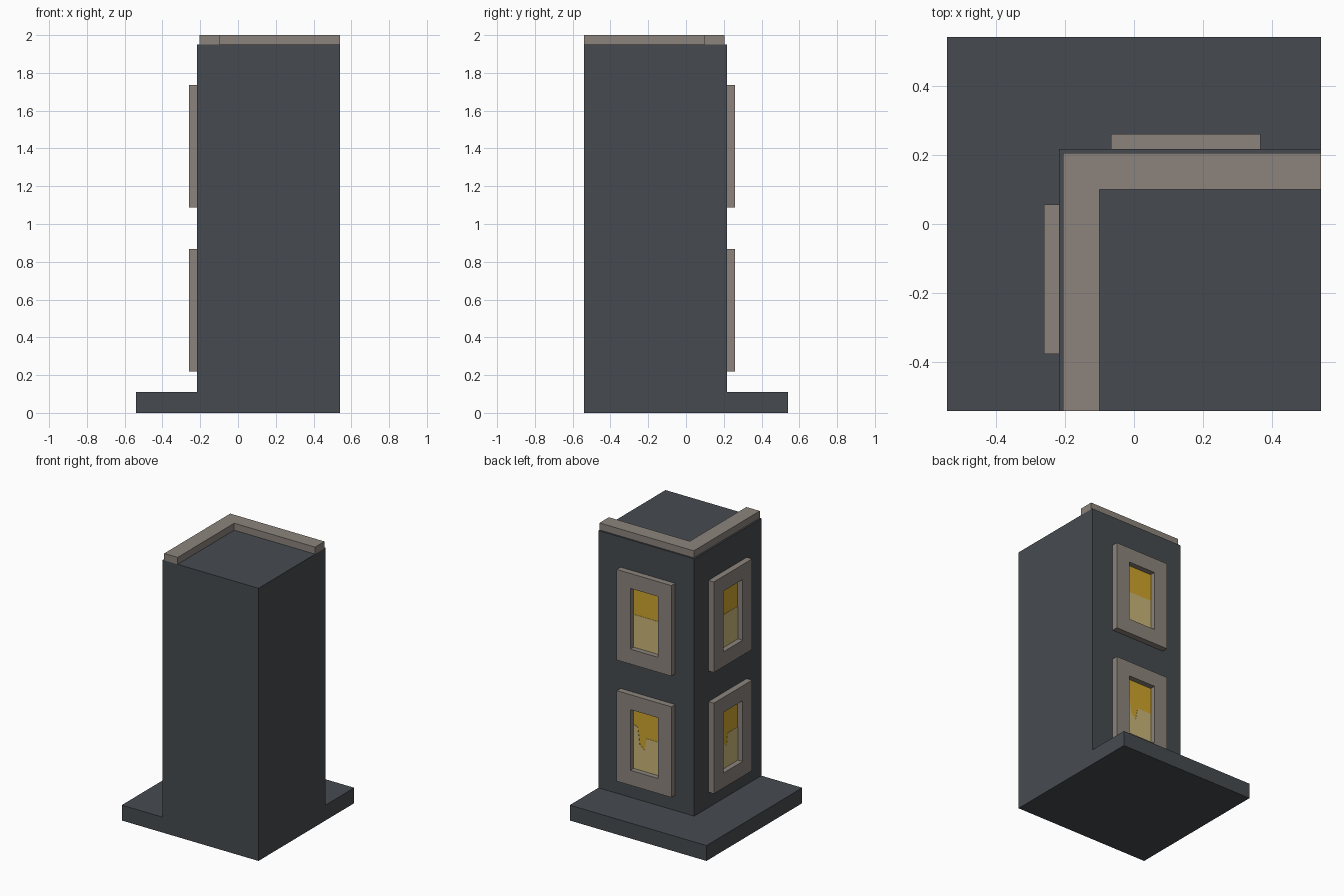
import bpy, bmesh
from mathutils import Vector

if "Cube" in bpy.data.objects:
    bpy.data.objects.remove(bpy.data.objects["Cube"])


def material(name, rgb):
    m = bpy.data.materials.new(name)
    m.diffuse_color = (*rgb, 1)
    m.use_nodes = True
    m.node_tree.nodes["Principled BSDF"].inputs["Base Color"].default_value = m.diffuse_color
    return m


DARK = material("dark slate", (0.062, 0.070, 0.080))
STONE = material("warm stone", (0.262, 0.231, 0.202))
YELLOW = material("window yellow", (0.62, 0.375, 0.026))
TAN = material("window tan", (0.60, 0.47, 0.19))


def finish(bm, name, mat):
    bmesh.ops.recalc_face_normals(bm, faces=bm.faces[:])
    me = bpy.data.meshes.new(name)
    bm.to_mesh(me)
    bm.free()
    me.materials.append(mat)
    ob = bpy.data.objects.new(name, me)
    bpy.context.collection.objects.link(ob)
    return ob


def raise_faces(bm, faces, vec, keep=False):
    """Extrude faces along vec and return the moved faces."""
    geom = bmesh.ops.extrude_face_region(bm, geom=faces, use_keep_orig=keep)["geom"]
    bmesh.ops.translate(bm, vec=vec, verts=[g for g in geom if isinstance(g, bmesh.types.BMVert)])
    return [g for g in geom if isinstance(g, bmesh.types.BMFace)]


def prism(name, pts, vec, mat):
    bm = bmesh.new()
    f = bm.faces.new([bm.verts.new(p) for p in pts])
    raise_faces(bm, [f], vec, keep=True)
    return finish(bm, name, mat)


E, W, BASE, ROOF, TOP = 0.541, 0.217, 0.11, 1.95, 2.0

# Base slab with the tower raised from its front right corner
bm = bmesh.new()
xs, ys = (-E, -W, E), (-E, W, E)
grid = [[bm.verts.new((x, y, 0)) for x in xs] for y in ys]
cells = [bm.faces.new((grid[j][i], grid[j][i + 1], grid[j + 1][i + 1], grid[j + 1][i]))
         for j in range(2) for i in range(2)]
tops = raise_faces(bm, cells, (0, 0, BASE), keep=True)
corner = [f for f in tops
          if f.calc_center_median().x > 0 and f.calc_center_median().y < 0]
raise_faces(bm, corner, (0, 0, ROOF - BASE))
bmesh.ops.dissolve_limit(bm, angle_limit=0.01, verts=bm.verts[:], edges=bm.edges[:])
finish(bm, "tower_and_base", DARK)

# L-shaped roof rim along the two outer walls
O, I = 0.205, 0.099
prism("roof_rim", [(x, y, ROOF) for x, y in
                   ((-O, -E), (-I, -E), (-I, I), (E, I), (E, O), (-O, O))],
      (0, 0, TOP - ROOF), STONE)

# Windows: u runs along the wall, d outwards from it
HW, HH, MARGIN, DEPTH = 0.216, 0.324, 0.107, 0.043
WALLS = {
    "back": (0.15, lambda u, z, d: Vector((u, W + d, z))),
    "left": (-0.16, lambda u, z, d: Vector((-W - d, u, z))),
}


def window_frame(name, place, u0, z0):
    bm = bmesh.new()
    rings = []
    for m, d in ((0, 0), (0, DEPTH), (MARGIN, DEPTH), (MARGIN, 0)):
        w, h = HW - m, HH - m
        rings.append([bm.verts.new(place(u0 + a * w, z0 + b * h, d))
                      for a, b in ((-1, -1), (1, -1), (1, 1), (-1, 1))])
    for r in range(4):
        p, q = rings[r], rings[(r + 1) % 4]
        for i in range(4):
            j = (i + 1) % 4
            bm.faces.new((p[i], p[j], q[j], q[i]))
    finish(bm, name, STONE)


# Painted lower area of each pane, as fractions of the half size
LOW_SHAPE = {
    "upper": [(-1, -1), (1, -1), (1, 0.08), (-1, 0.08)],
    "lower": [(-1, -1), (1, -1), (1, 0.45), (0.7, 0.4), (0.55, -0.15), (0.2, -0.3),
              (0.05, 0.1), (-1, 0.1)],
}

for wall, (u0, place) in WALLS.items():
    out = place(0, 0, 1) - place(0, 0, 0)
    for level, z0 in (("lower", 0.544), ("upper", 1.411)):
        tag = f"{wall}_{level}_window"
        window_frame(tag + "_frame", place, u0, z0)
        w, h = HW - MARGIN, HH - MARGIN
        # yellow pane, then the tan area as a thin plate on it
        prism(tag + "_pane", [place(u0 + a * w, z0 + b * h, 0)
                              for a, b in ((-1, -1), (1, -1), (1, 1), (-1, 1))],
              out * 0.004, YELLOW)
        prism(tag + "_lower_glass", [place(u0 + a * w, z0 + b * h, 0.004)
                                     for a, b in LOW_SHAPE[level]],
              out * 0.002, TAN)
